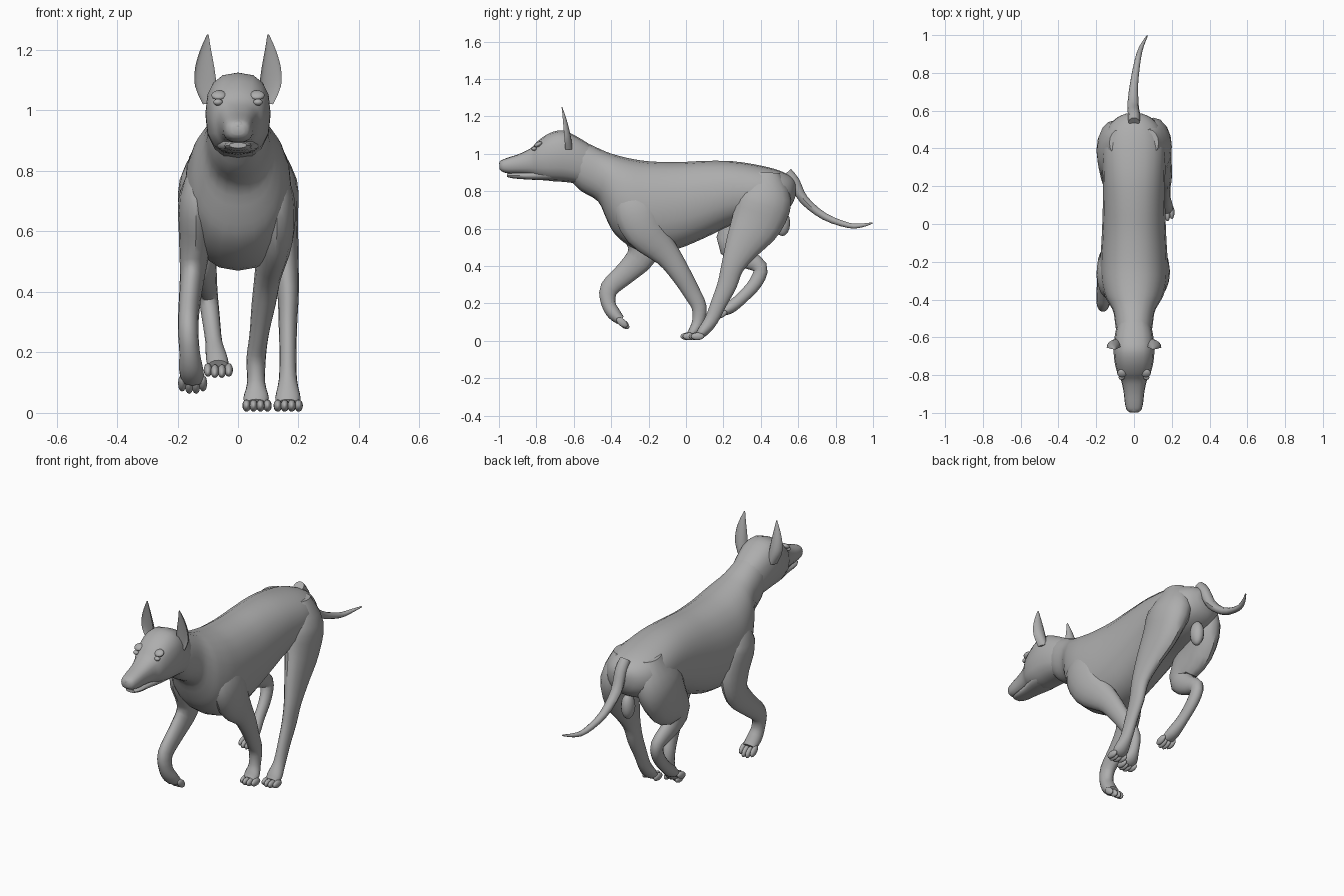
import bpy, bmesh, math
from mathutils import Vector

if "Cube" in bpy.data.objects:
    bpy.data.objects.remove(bpy.data.objects["Cube"], do_unlink=True)

GREY = (0.42, 0.42, 0.42, 1.0)
coat = bpy.data.materials.new("grey_coat")
coat.use_nodes = True
coat.diffuse_color = GREY
coat.node_tree.nodes["Principled BSDF"].inputs["Base Color"].default_value = GREY
made = []


def finish(name, bm):
    bmesh.ops.recalc_face_normals(bm, faces=bm.faces)
    me = bpy.data.meshes.new(name)
    bm.to_mesh(me)
    bm.free()
    me.materials.append(coat)
    ob = bpy.data.objects.new(name, me)
    bpy.context.collection.objects.link(ob)
    made.append(ob)
    return ob


def dense(rings, steps):
    """Smoothly interpolate extra rings between the given ones."""
    out = []
    for i in range(len(rings) - 1):
        p0, p1 = rings[max(i - 1, 0)], rings[i]
        p2, p3 = rings[i + 1], rings[min(i + 2, len(rings) - 1)]
        for s in range(steps):
            t = s / steps
            out.append([0.5 * (2 * b + (c - a) * t + (2 * a - 5 * b + 4 * c - d) * t * t
                               + (3 * b - a - 3 * c + d) * t ** 3)
                        for a, b, c, d in zip(p0, p1, p2, p3)])
    return out + [list(rings[-1])]


def loft(name, rings, sides=16, steps=3, upright=False, power=1.0, cup=1.0):
    """Skin elliptical rings (x, y, z, half width, half depth)."""
    rings = dense(rings, steps)
    bm = bmesh.new()
    loops = []
    for i, (x, y, z, rx, rd) in enumerate(rings):
        a, b = rings[max(i - 1, 0)], rings[min(i + 1, len(rings) - 1)]
        t = Vector((0, b[1] - a[1], b[2] - a[2])).normalized()
        n = Vector((0, 0, 1)) if upright else Vector((0, -t.z, t.y))
        loop = []
        for k in range(sides):
            ang = 2 * math.pi * k / sides
            c, s = math.cos(ang), math.sin(ang)
            c = math.copysign(abs(c) ** power, c)
            s = math.copysign(abs(s) ** power, s)
            if s > 0:
                s *= cup
            loop.append(bm.verts.new(Vector((x + rx * c, y, z)) + n * rd * s))
        loops.append(loop)
    for a, b in zip(loops, loops[1:]):
        for k in range(sides):
            j = (k + 1) % sides
            bm.faces.new((a[k], a[j], b[j], b[k]))
    bm.faces.new(loops[0])
    bm.faces.new(loops[-1])
    return finish(name, bm)


def trunk(name, profile, **kw):
    """Upright loft from (y, top, bottom, half width)."""
    return loft(name, [(0, y, (t + b) / 2, w, (t - b) / 2) for y, t, b, w in profile],
                upright=True, **kw)


def blob(name, centre, radii, tilt=0.0):
    bm = bmesh.new()
    bmesh.ops.create_uvsphere(bm, u_segments=12, v_segments=8, radius=1)
    ob = finish(name, bm)
    ob.location, ob.scale, ob.rotation_euler = centre, radii, (tilt, 0, 0)
    return ob


def toes(name, x, y, z, tilt=0.0):
    """Four toes side by side, the middle two further forward."""
    for i in range(4):
        off = i - 1.5
        ahead = 0.012 if abs(off) < 1 else 0.0
        blob(f"{name}_toe_{i + 1}",
             (x + off * 0.023, y - ahead * math.cos(tilt), z - ahead * math.sin(tilt)),
             (0.014, 0.036, 0.02), tilt)


# Trunk and neck
trunk("body", [
    (-.62, 1.08, .86, .075), (-.56, 1.07, .80, .095), (-.47, 1.03, .745, .108),
    (-.425, 1.01, .65, .13), (-.38, .995, .57, .155), (-.30, .975, .505, .175),
    (-.20, .96, .47, .178), (-.05, .955, .49, .17), (.10, .962, .55, .165),
    (.25, .96, .62, .165), (.40, .937, .65, .168), (.50, .91, .68, .145),
    (.56, .88, .72, .095), (.585, .85, .77, .04)], sides=20, power=.9)

# Head, lower jaw, nose
trunk("head", [
    (-.50, 1.04, .82, .08), (-.58, 1.09, .84, .1), (-.66, 1.125, .85, .108),
    (-.73, 1.11, .855, .103), (-.79, 1.07, .87, .088), (-.83, 1.03, .885, .068),
    (-.89, 1.0, .892, .055), (-.95, .98, .895, .048), (-.985, .966, .905, .038),
    (-.998, .95, .92, .02)], power=.8)
trunk("lower_jaw", [
    (-.66, .92, .86, .07), (-.75, .92, .858, .07), (-.84, .905, .862, .05),
    (-.92, .898, .868, .042), (-.958, .894, .876, .028)], power=.85)
blob("nose", (0, -.975, .948), (.03, .024, .02))

# Eyes, brows and ears
for side, s in (("left", 1), ("right", -1)):
    blob(f"{side}_eye", (s * .066, -.812, 1.027), (.016, .014, .011))
    blob(f"{side}_brow", (s * .063, -.79, 1.05), (.026, .024, .013), .5)
    loft(f"{side}_ear", [
        (s * .090, -.645, 1.02, .026, .038), (s * .106, -.65, 1.08, .036, .036),
        (s * .110, -.655, 1.14, .032, .028), (s * .107, -.66, 1.20, .018, .016),
        (s * .100, -.665, 1.25, .003, .003)], cup=-.35)

# Left front leg, planted and reaching back
loft("left_front_leg", [
    (.09, -.25, .84, .05, .07), (.125, -.27, .72, .06, .115), (.125, -.22, .59, .06, .11),
    (.10, -.10, .46, .045, .07), (.085, -.03, .36, .04, .055), (.07, .03, .26, .032, .046),
    (.06, .07, .18, .032, .04), (.06, .065, .10, .030, .033), (.06, .04, .05, .042, .028),
    (.06, .015, .03, .034, .018)])
toes("left_front", .063, .018, .024)

# Right front leg, lifted and folded
loft("right_front_leg", [
    (-.09, -.25, .84, .05, .07), (-.135, -.28, .72, .06, .115), (-.14, -.23, .58, .055, .11),
    (-.15, -.235, .46, .042, .08), (-.16, -.32, .365, .036, .06),
    (-.165, -.41, .28, .034, .05), (-.16, -.415, .20, .034, .038),
    (-.155, -.385, .145, .040, .036), (-.15, -.35, .11, .038, .026)])
toes("right_front", -.15, -.342, .098, math.radians(140))

# Left hind leg, planted under the belly
loft("left_hind_leg", [
    (.08, .43, .90, .05, .07), (.105, .42, .77, .09, .145), (.13, .38, .64, .068, .138),
    (.15, .31, .52, .050, .10), (.165, .25, .40, .036, .062), (.165, .22, .30, .031, .052),
    (.165, .175, .20, .028, .042), (.165, .135, .11, .030, .036),
    (.165, .09, .05, .042, .03), (.165, .065, .03, .034, .018)])
toes("left_hind", .166, .062, .024)

# Right hind leg, lifted with a bent hock
loft("right_hind_leg", [
    (-.08, .43, .90, .05, .07), (-.105, .41, .77, .088, .145), (-.125, .345, .64, .068, .145),
    (-.12, .245, .53, .050, .085), (-.11, .30, .455, .040, .058), (-.10, .395, .395, .033, .04),
    (-.09, .375, .315, .030, .036), (-.08, .305, .235, .028, .032),
    (-.07, .24, .18, .036, .032), (-.065, .20, .155, .034, .022)])
toes("right_hind", -.065, .185, .142, .35)

# Tail and rear pouch
loft("tail", [
    (0, .54, .90, .03, .03), (0, .58, .85, .032, .03), (-.005, .63, .755, .03, .026),
    (.0, .74, .665, .022, .02), (.02, .87, .617, .016, .015), (.04, .94, .617, .012, .011),
    (.07, .997, .63, .004, .004)], sides=10)
blob("rear_pouch", (0, .515, .63), (.035, .042, .07))

# Smooth shading with crisp creases
bpy.ops.object.select_all(action="DESELECT")
for ob in made:
    ob.select_set(True)
bpy.context.view_layer.objects.active = made[0]
bpy.ops.object.shade_smooth_by_angle(angle=math.radians(40))
